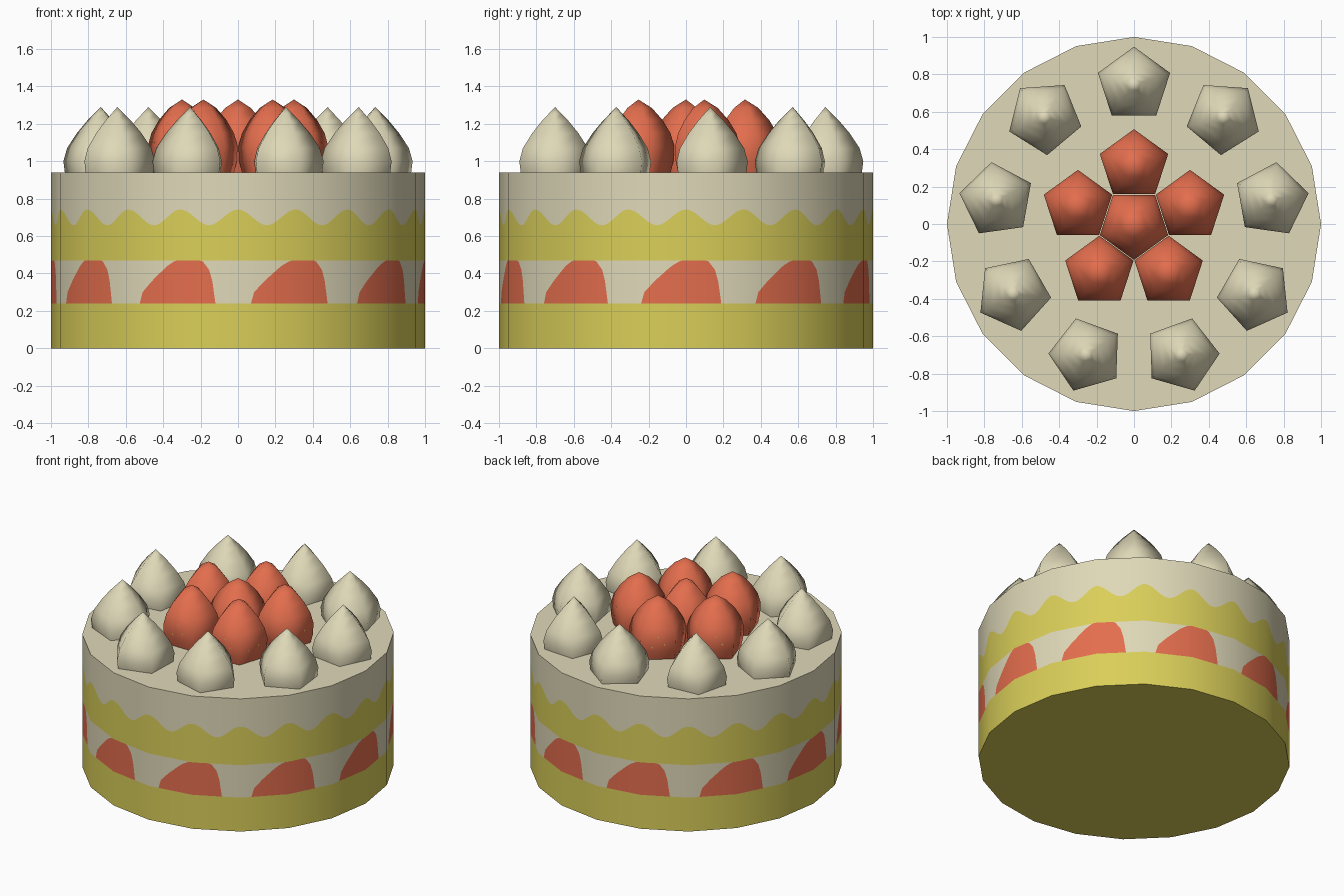
import bpy, bmesh, math
from mathutils import Vector

if "Cube" in bpy.data.objects:
    bpy.data.objects.remove(bpy.data.objects["Cube"])


def material(name, rgb):
    m = bpy.data.materials.new(name)
    m.diffuse_color = (*rgb, 1)
    m.use_nodes = True
    m.node_tree.nodes["Principled BSDF"].inputs["Base Color"].default_value = m.diffuse_color
    return m


CREAM = material("cream", (0.74, 0.69, 0.48))
SPONGE = material("sponge yellow", (0.70, 0.62, 0.10))
RED = material("strawberry red", (0.77, 0.155, 0.075))
SEED = material("seed yellow", (0.75, 0.55, 0.12))


def make_object(name, bm, mats):
    mesh = bpy.data.meshes.new(name)
    bm.to_mesh(mesh)
    bm.free()
    for m in mats:
        mesh.materials.append(m)
    ob = bpy.data.objects.new(name, mesh)
    bpy.context.collection.objects.link(ob)
    return ob


def interp(points, u):
    for (u0, z0), (u1, z1) in zip(points, points[1:]):
        if u0 <= u <= u1:
            return z0 + (z1 - z0) * (u - u0) / (u1 - u0)
    return points[0][1]


# Cake body: 20-sided drum whose side is cut into coloured bands
H, N = 0.94, 360
BERRY = [(0, .24), (.04, .30), (.17, .36), (.38, .44), (.5, .47),
         (.83, .47), (.92, .42), (.96, .36), (1, .24)]


def column(deg):
    a = math.radians(deg)
    r = math.cos(math.radians(9)) / math.cos(math.radians(deg % 18 - 9))
    slice_top = interp(BERRY, ((deg - 4) % 36) / 25)
    wave = 0.70 + 0.042 * math.cos(20 * a)
    return [(r * math.sin(a), -r * math.cos(a), z)
            for z in (0, .24, slice_top, .47, wave, H)]


bm = bmesh.new()
cols = [[bm.verts.new(p) for p in column(i * 360 / N)] for i in range(N)]
bands = [1, 2, 0, 1, 0]  # sponge, fruit, cream, sponge, cream
for i in range(N):
    a, b = cols[i], cols[(i + 1) % N]
    for k, mat in enumerate(bands):
        f = bm.faces.new((a[k], b[k], b[k + 1], a[k + 1]))
        f.material_index = mat
top = bm.faces.new([c[-1] for c in cols])
bottom = bm.faces.new([c[0] for c in reversed(cols)])
bottom.material_index = 1
for f in bm.faces:
    f.smooth = True
bmesh.ops.remove_doubles(bm, verts=bm.verts, dist=0.0002)
cake = make_object("cake_body", bm, [CREAM, SPONGE, RED])

# Round shading on the side, flat on the caps
me = cake.data
normals = [None] * len(me.loops)
for p in me.polygons:
    for li in p.loop_indices:
        co = me.vertices[me.loops[li].vertex_index].co
        flat = abs(p.normal.z) > 0.5
        normals[li] = p.normal.copy() if flat else Vector((co.x, co.y, 0)).normalized()
me.normals_split_custom_set(normals)


# Five-sided turned shape, one corner pointing along the given direction
def turned(name, x, y, direction, profile, mat):
    bm = bmesh.new()
    rings = []
    for r, z in profile[:-1]:
        rings.append([bm.verts.new((x + r * math.cos(direction + k * math.tau / 5),
                                    y + r * math.sin(direction + k * math.tau / 5), z))
                      for k in range(5)])
    tip = bm.verts.new((x, y, profile[-1][1]))
    for lo, hi in zip(rings, rings[1:]):
        for k in range(5):
            j = (k + 1) % 5
            bm.faces.new((lo[k], lo[j], hi[j], hi[k]))
    for k in range(5):
        bm.faces.new((rings[-1][k], rings[-1][(k + 1) % 5], tip))
    for f in bm.faces:
        f.smooth = True
    return make_object(name, bm, [mat])


# Ring of whipped cream dollops
DOLLOP = [(.195, .938), (.203, 1.0), (.183, 1.07), (.130, 1.15), (.075, 1.215),
          (.035, 1.255), (0, 1.29)]
for i in range(9):
    a = math.pi / 2 + i * math.tau / 9
    turned(f"cream_dollop_{i}", .745 * math.cos(a), .745 * math.sin(a), a, DOLLOP, CREAM)

# Strawberries: one in the middle, five around it
FRUIT = [(.172, .938), (.188, 1.0), (.192, 1.08), (.172, 1.15), (.130, 1.22),
         (.072, 1.285), (0, 1.33)]
turned("strawberry_centre", 0, 0, -math.pi / 2, FRUIT, RED)
seeds = bmesh.new()
for i in range(5):
    a = math.pi / 2 + i * math.tau / 5
    x, y = .315 * math.cos(a), .315 * math.sin(a)
    turned(f"strawberry_{i}", x, y, a, FRUIT, RED)
    # tiny seed plates on the two outward sides
    for side in (-1, 1):
        n = a + side * math.pi / 5
        out = Vector((math.cos(n), math.sin(n), 0))
        along = Vector((-out.y, out.x, 0))
        for t, z, r in ((-.04, 1.03, .190), (.04, 1.05, .191), (0, 1.10, .188)):
            c = Vector((x, y, z)) + out * (r * math.cos(math.pi / 5) + .003) + along * t
            up = Vector((0, 0, .008))
            w = along * .005
            seeds.faces.new([seeds.verts.new(c + d) for d in (-up, w, up, -w)])
make_object("strawberry_seeds", seeds, [SEED])
